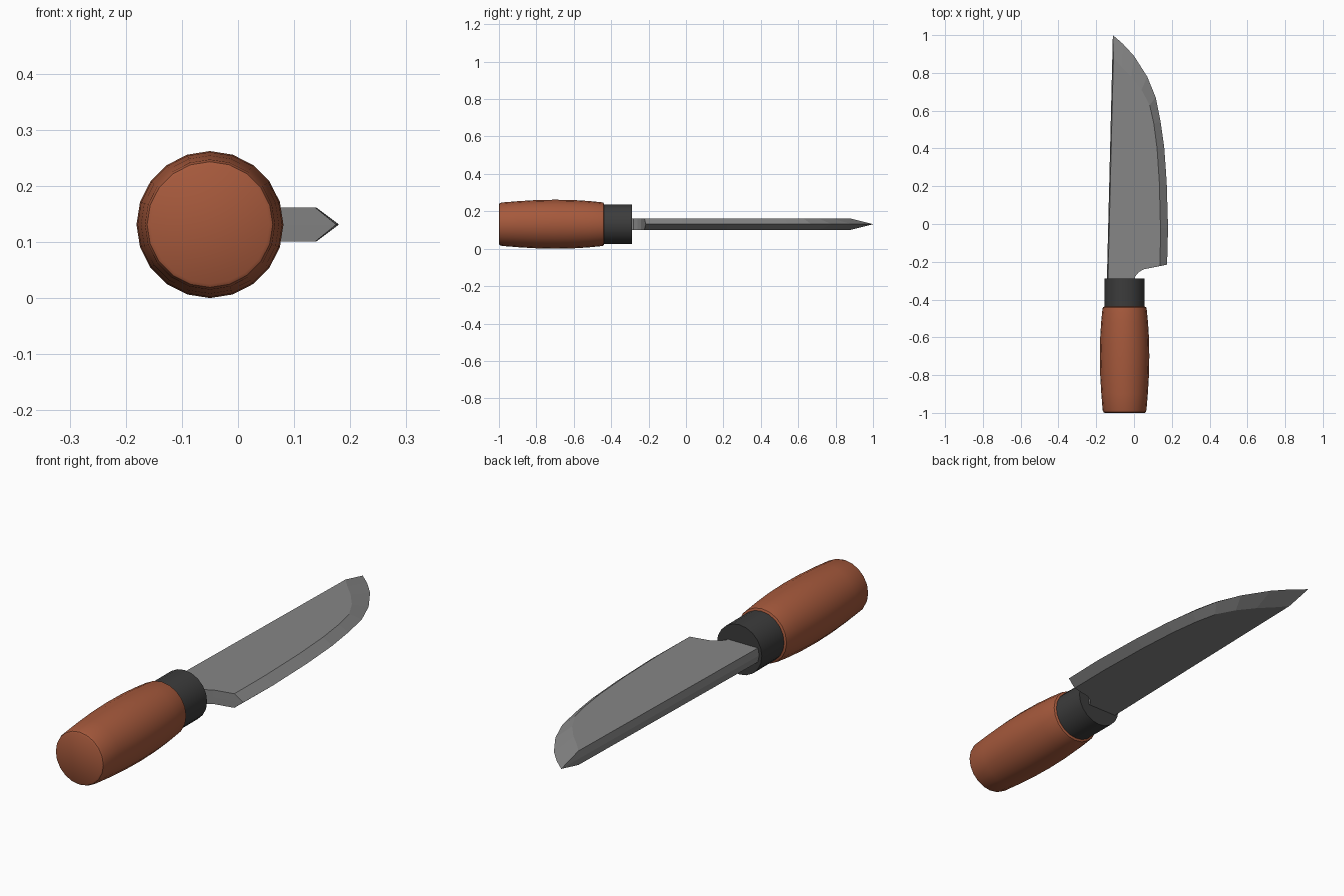
import bpy, bmesh
from math import sin, cos, pi, radians

if "Cube" in bpy.data.objects:
    bpy.data.objects.remove(bpy.data.objects["Cube"])

CX, CZ = -0.05, 0.131   # axis of the grip
HALF = 0.03             # half blade thickness


def finish(name, bm, color, smooth):
    bmesh.ops.recalc_face_normals(bm, faces=bm.faces)
    mesh = bpy.data.meshes.new(name)
    bm.to_mesh(mesh)
    bm.free()
    obj = bpy.data.objects.new(name, mesh)
    bpy.context.collection.objects.link(obj)
    mat = bpy.data.materials.new(name + "_colour")
    mat.diffuse_color = (*color, 1)
    mat.use_nodes = True
    mat.node_tree.nodes["Principled BSDF"].inputs["Base Color"].default_value = mat.diffuse_color
    mesh.materials.append(mat)
    if smooth:
        bpy.ops.object.select_all(action='DESELECT')
        obj.select_set(True)
        bpy.context.view_layer.objects.active = obj
        bpy.ops.object.shade_smooth_by_angle(angle=radians(35))
    return obj


def lathe(name, profile, color, sides=20):
    """Closed solid turned around the y axis from (y, radius) pairs."""
    bm = bmesh.new()
    rings = [[bm.verts.new((CX + r * cos(2 * pi * i / sides), y,
                            CZ + r * sin(2 * pi * i / sides)))
              for i in range(sides)] for y, r in profile]
    for a, b in zip(rings, rings[1:]):
        for i in range(sides):
            j = (i + 1) % sides
            bm.faces.new((a[i], a[j], b[j], b[i]))
    bm.faces.new(rings[0])
    bm.faces.new(rings[-1])
    return finish(name, bm, color, smooth=True)


# Barrel-shaped wooden handle with rounded rims
lathe("handle", [(-1.0, 0.106), (-0.996, 0.112), (-0.985, 0.116),
                 (-0.9, 0.123), (-0.8, 0.129), (-0.7, 0.131),
                 (-0.6, 0.129), (-0.52, 0.124), (-0.45, 0.117),
                 (-0.442, 0.115), (-0.438, 0.109)], (0.38, 0.10, 0.045))

# Dark collar
lathe("collar", [(-0.45, 0.106), (-0.288, 0.106)], (0.045, 0.045, 0.045))

# Blade: outline on the mid plane paired with the flat-side outline
outline = [  # mid x, mid y, side x, side y
    (-0.144, -0.31, -0.138, -0.31),   # spine at collar
    (-0.112, 1.00, -0.109, 0.88),     # tip
    (-0.060, 0.955, -0.065, 0.83),
    (0.000, 0.890, -0.015, 0.78),
    (0.070, 0.780, 0.040, 0.71),
    (0.115, 0.670, 0.083, 0.63),
    (0.140, 0.545, 0.105, 0.53),
    (0.160, 0.405, 0.122, 0.40),
    (0.173, 0.220, 0.134, 0.22),
    (0.180, -0.020, 0.140, -0.02),
    (0.175, -0.215, 0.138, -0.222),   # heel
    (0.050, -0.240, 0.050, -0.240),
    (0.022, -0.258, 0.022, -0.258),
    (0.005, -0.280, 0.005, -0.280),
    (0.004, -0.310, 0.004, -0.310),
]
bm = bmesh.new()
mid = [bm.verts.new((x, y, CZ)) for x, y, _, _ in outline]
for side in (1, -1):
    flat = [bm.verts.new((x, y, CZ + side * HALF)) for _, _, x, y in outline]
    bm.faces.new(flat)
    for i in range(len(mid)):
        j = (i + 1) % len(mid)
        bm.faces.new((mid[i], mid[j], flat[j], flat[i]))
finish("blade", bm, (0.24, 0.24, 0.24), smooth=False)
